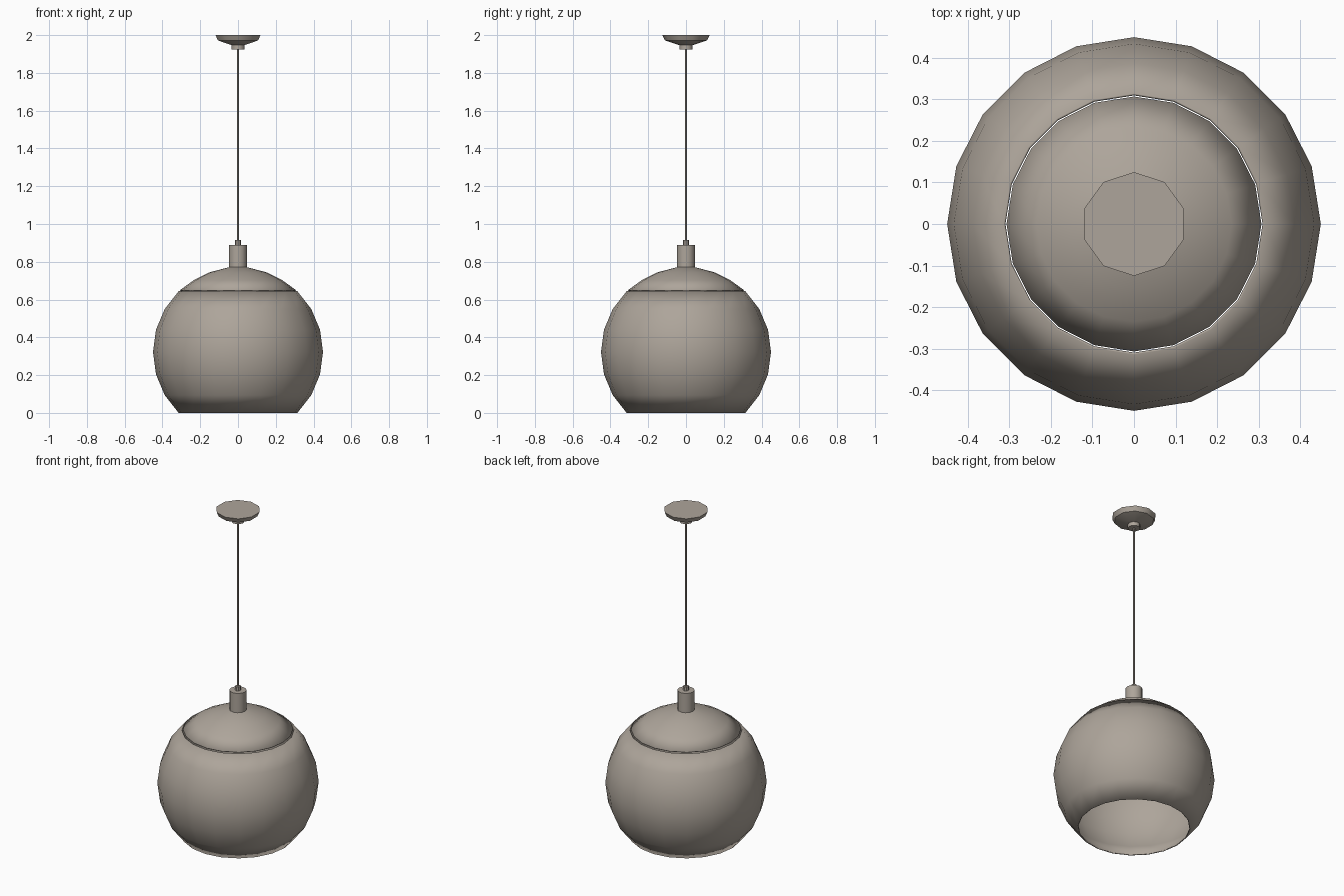
import bpy, bmesh, math

if "Cube" in bpy.data.objects:
    bpy.data.objects.remove(bpy.data.objects["Cube"])

mat = bpy.data.materials.new("warm grey")
mat.diffuse_color = (0.42, 0.375, 0.325, 1)
mat.use_nodes = True
mat.node_tree.nodes["Principled BSDF"].inputs["Base Color"].default_value = mat.diffuse_color


def lathe(name, profile, sides, angle=40, thickness=0, turn=0.0):
    """Spin an (r, z) profile about z; points with r = 0 become poles."""
    bm = bmesh.new()
    rings = []
    for r, z in profile:
        n = 1 if r == 0 else sides
        rings.append([bm.verts.new((r * math.cos(turn + math.tau * i / sides),
                                    r * math.sin(turn + math.tau * i / sides), z))
                      for i in range(n)])
    for a, b in zip(rings, rings[1:]):
        for i in range(sides):
            j = (i + 1) % sides
            quad = [a[i % len(a)], a[j % len(a)], b[j % len(b)], b[i % len(b)]]
            bm.faces.new(list(dict.fromkeys(quad)))
    bmesh.ops.recalc_face_normals(bm, faces=bm.faces)
    me = bpy.data.meshes.new(name)
    bm.to_mesh(me)
    bm.free()
    me.materials.append(mat)
    ob = bpy.data.objects.new(name, me)
    bpy.context.collection.objects.link(ob)
    if thickness:
        mod = ob.modifiers.new("wall", "SOLIDIFY")
        mod.thickness, mod.offset = thickness, -1
    bpy.ops.object.select_all(action="DESELECT")
    ob.select_set(True)
    bpy.context.view_layer.objects.active = ob
    bpy.ops.object.shade_smooth_by_angle(angle=math.radians(angle))
    return ob


# Globe shade: sphere cut open at the bottom and at the cap
R, C = 0.45, 0.322
a0 = math.asin(C / R)
globe = [(R * math.cos(t), C + R * math.sin(t))
         for t in (-a0 + 2 * a0 * i / 6 for i in range(7))]
lathe("globe_shade", globe, 20, thickness=0.006)

# Shallow domed cap with a slight overhang
lathe("shade_cap", [(0.307, 0.65), (0.235, 0.702), (0.155, 0.743),
                    (0.045, 0.772), (0, 0.774)], 20, thickness=0.005)

# Lamp neck and cable grip
lathe("lamp_neck", [(0, 0.76), (0.048, 0.76), (0.048, 0.89), (0, 0.89)], 12)
lathe("cable_grip", [(0, 0.885), (0.016, 0.885), (0.016, 0.915), (0, 0.915)], 8)

# Hanging cable
lathe("cable", [(0, 0.9), (0.005, 0.9), (0.005, 1.94), (0, 1.94)], 6)

# Ceiling canopy and its collar
lathe("ceiling_canopy", [(0, 2.0), (0.125, 2.0), (0.112, 1.972),
                         (0.04, 1.948), (0, 1.948)], 10, turn=math.pi / 2)
lathe("canopy_collar", [(0, 1.955), (0.035, 1.955), (0.035, 1.925), (0, 1.925)], 10)
